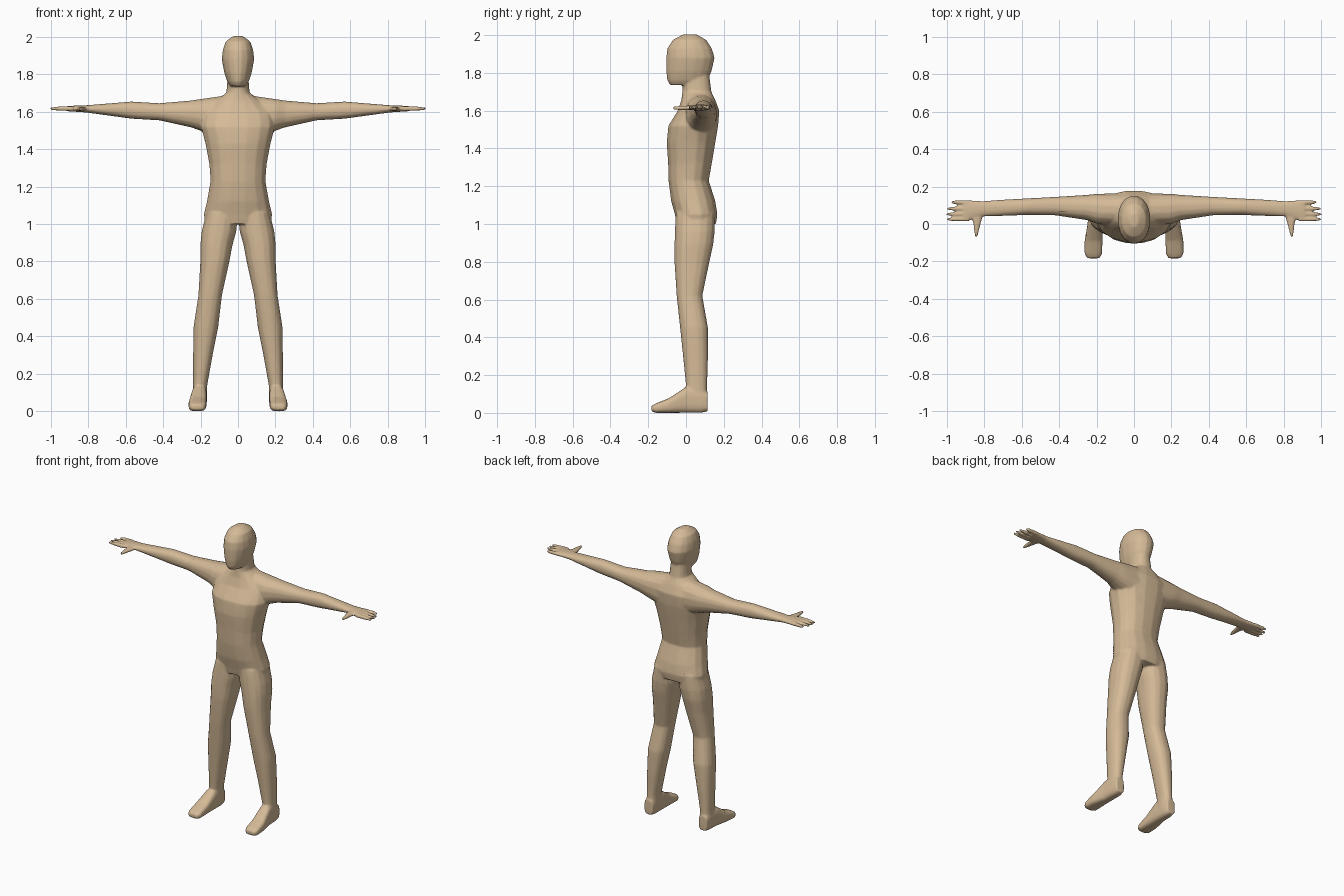
import bpy, bmesh, math

skin = bpy.data.materials.new("tan skin")
skin.diffuse_color = (0.66, 0.49, 0.31, 1)

bm = bmesh.new()


def loft(axis, rings, sides=16, power=2.3, mirror=False):
    """Skin closed rings; each ring is (position on axis, a0, a1, b0, b1)."""
    for sx in ((1, -1) if mirror else (1,)):
        loops = []
        for t, a0, a1, b0, b1 in rings:
            loop = []
            for i in range(sides):
                ang = 2 * math.pi * (i + 0.5) / sides
                c, s = math.cos(ang), math.sin(ang)
                a = (a0 + a1) / 2 + (a1 - a0) / 2 * math.copysign(abs(c) ** (2 / power), c)
                b = (b0 + b1) / 2 + (b1 - b0) / 2 * math.copysign(abs(s) ** (2 / power), s)
                co = [a, b]
                co.insert(axis, t)
                co[0] *= sx
                loop.append(bm.verts.new(co))
            loops.append(loop)
        for lo, hi in zip(loops, loops[1:]):
            for i in range(sides):
                j = (i + 1) % sides
                bm.faces.new((lo[i], lo[j], hi[j], hi[i]))
        bm.faces.new(loops[0])
        bm.faces.new(loops[-1])


def upright(rows, **kw):
    """Loft along z for centred parts: (z, half width, front y, back y)."""
    loft(2, [(z, -w, w, f, b) for z, w, f, b in rows], **kw)


# torso and neck
upright([(1.0, .175, -.05, .16), (1.05, .185, -.06, .168), (1.12, .168, -.08, .157),
         (1.23, .148, -.094, .122), (1.32, .155, -.096, .138), (1.43, .176, -.104, .157),
         (1.52, .20, -.095, .172), (1.60, .19, -.045, .178), (1.66, .12, -.025, .155),
         (1.70, .063, -.02, .135), (1.78, .056, -.015, .125)])

# head
upright([(1.735, .04, -.085, .06), (1.76, .058, -.10, .115), (1.81, .075, -.106, .137),
         (1.88, .088, -.106, .153), (1.93, .082, -.10, .138), (1.975, .066, -.07, .108),
         (2.004, .024, -.015, .055)], power=2.1)

# arms with palms
loft(0, [(.05, -.01, .165, 1.45, 1.69), (.20, .0, .162, 1.497, 1.668),
         (.25, .02, .156, 1.515, 1.66), (.42, .046, .145, 1.553, 1.645),
         (.57, .048, .137, 1.562, 1.654), (.70, .043, .13, 1.58, 1.643),
         (.81, .04, .122, 1.595, 1.634), (.85, .028, .126, 1.598, 1.633),
         (.91, .012, .128, 1.602, 1.63)], mirror=True)

# fingers
for y, yt, tip in ((.025, .025, 1.0), (.055, .053, 1.002), (.085, .082, .998), (.115, .116, .975)):
    loft(0, [(.88, y - .012, y + .012, 1.603, 1.629),
             (.95, yt - .011, yt + .011, 1.604, 1.628),
             (tip, yt - .006, yt + .006, 1.608, 1.624)], sides=8, mirror=True)

# thumbs
loft(1, [(.06, .80, .88, 1.603, 1.628), (.01, .815, .86, 1.602, 1.627),
         (-.03, .826, .855, 1.602, 1.626), (-.067, .835, .85, 1.605, 1.622)],
     sides=8, mirror=True)

# legs
loft(2, [(1.06, .0, .17, -.055, .155), (.96, .008, .195, -.06, .153),
         (.89, .028, .202, -.062, .145), (.80, .045, .202, -.062, .125),
         (.62, .085, .212, -.05, .087), (.45, .105, .238, -.032, .117),
         (.30, .135, .24, -.016, .117), (.14, .164, .24, .0, .112),
         (.05, .166, .242, .0, .112)], mirror=True)

# feet
loft(1, [(.115, .175, .238, .008, .11), (.08, .168, .243, 0, .13),
         (.0, .166, .248, 0, .138), (-.09, .168, .264, 0, .078),
         (-.16, .170, .264, 0, .05), (-.183, .185, .25, .008, .038)],
     power=3, mirror=True)

bmesh.ops.recalc_face_normals(bm, faces=bm.faces)
mesh = bpy.data.meshes.new("human_figure")
bm.to_mesh(mesh)
bm.free()
mesh.materials.append(skin)
body = bpy.data.objects.new("human_figure", mesh)
bpy.context.collection.objects.link(body)
bpy.context.view_layer.objects.active = body
body.select_set(True)

# fuse the parts into one soft skin
fuse = body.modifiers.new("fuse", 'REMESH')
fuse.mode = 'VOXEL'
fuse.voxel_size = 0.006
soften = body.modifiers.new("soften", 'SMOOTH')
soften.factor = 0.5
soften.iterations = 5
reduce = body.modifiers.new("reduce", 'DECIMATE')
reduce.ratio = 0.15
bpy.ops.object.convert(target='MESH')
bpy.ops.object.shade_smooth()
